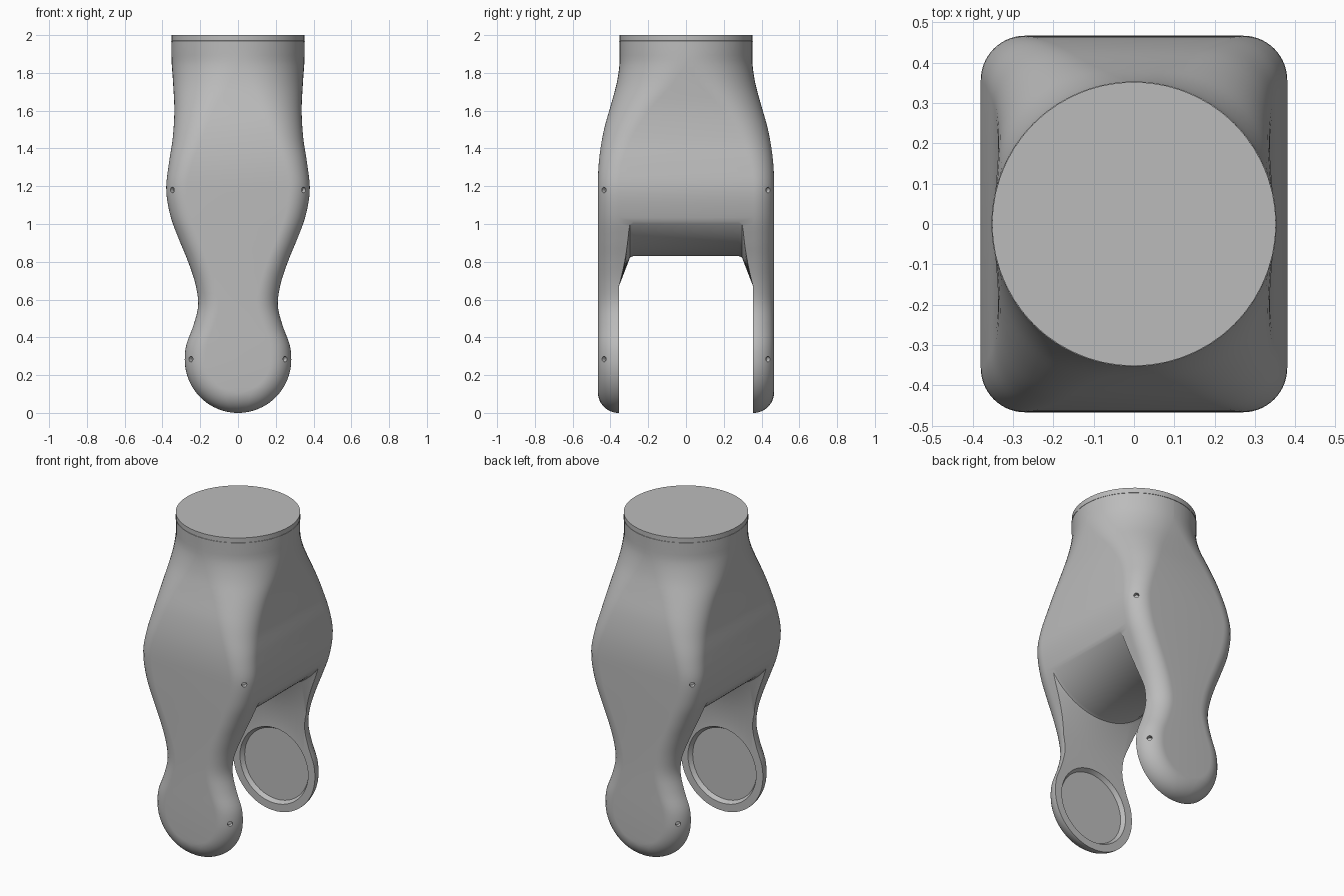
import bpy, bmesh
from math import sin, cos, pi, sqrt, acos
from mathutils import Vector, Matrix

cube = bpy.data.objects.get("Cube")
if cube:
    bpy.data.objects.remove(cube)

grey = bpy.data.materials.new("satin grey")
grey.use_nodes = True
grey.diffuse_color = (0.5, 0.5, 0.5, 1)
grey.node_tree.nodes["Principled BSDF"].inputs["Base Color"].default_value = (0.5, 0.5, 0.5, 1)

TIP = 0.282      # radius and height of the rounded fork tips
FILLET = 0.11    # rounding of the long edges
DEPTH = 0.467    # half depth of the fork
INNER = 0.355    # half gap between the arms

# (height, half width), (height, half depth), (height, corner radius)
WIDTH = [(0.282, 0.282), (0.36, 0.274), (0.46, 0.237), (0.57, 0.211), (0.68, 0.225),
         (0.8, 0.264), (0.92, 0.313), (1.04, 0.357), (1.18, 0.38), (1.32, 0.366),
         (1.45, 0.346), (1.6, 0.337), (1.75, 0.344), (1.87, 0.352), (2.0, 0.352)]
SIDE = [(0.282, DEPTH), (1.2, DEPTH), (1.35, 0.459), (1.5, 0.434), (1.65, 0.392),
        (1.75, 0.366), (1.85, 0.352), (2.0, 0.352)]
CORNER = [(0.282, FILLET), (1.2, FILLET), (1.4, 0.14), (1.6, 0.21), (1.75, 0.3),
          (1.87, 0.352), (2.0, 0.352)]


def smooth_at(table, z):
    """Hermite interpolation through a table."""
    n = len(table)
    i = max(k for k in range(n - 1) if table[k][0] <= z)

    def slope(k):
        a, b = table[max(k - 1, 0)], table[min(k + 1, n - 1)]
        return 0 if k in (0, n - 1) else (b[1] - a[1]) / (b[0] - a[0])
    (z0, v0), (z1, v1) = table[i], table[i + 1]
    h = z1 - z0
    t = (z - z0) / h
    return ((2*t**3 - 3*t**2 + 1) * v0 + (t**3 - 2*t**2 + t) * h * slope(i)
            + (3*t**2 - 2*t**3) * v1 + (t**3 - t**2) * h * slope(i + 1))


def section(z, steps=14):
    """Horizontal outline: rounded rectangle, or a slice through the rounded tip."""
    quarter = []
    if z < TIP:
        h, flat = TIP - z, TIP - FILLET
        end = pi / 2 if h <= flat else acos((h - flat) / FILLET)
        for k in range(steps + 1):
            a = end * k / steps
            rho = flat + FILLET * cos(a)
            quarter.append((sqrt(max(rho * rho - h * h, 0)), DEPTH - FILLET + FILLET * sin(a)))
    else:
        w, r = smooth_at(WIDTH, z), smooth_at(CORNER, z)
        d = DEPTH if z <= 1.2 else smooth_at(SIDE, z)
        r = FILLET if z <= 1.2 else min(r, w, d)
        for k in range(steps + 1):
            a = pi / 2 * k / steps
            quarter.append((w - r + r * cos(a), d - r + r * sin(a)))
    back = quarter + [(-x, y) for x, y in reversed(quarter)]
    return back + [(-x, -y) for x, y in back]


def loft(name, rings):
    bm = bmesh.new()
    loops = [[bm.verts.new(p) for p in ring] for ring in rings]
    n = len(loops[0])
    for a, b in zip(loops, loops[1:]):
        for k in range(n):
            bm.faces.new((a[k], a[(k + 1) % n], b[(k + 1) % n], b[k]))
    bm.faces.new(loops[0][::-1])
    bm.faces.new(loops[-1])
    bmesh.ops.remove_doubles(bm, verts=bm.verts, dist=1e-5)
    bmesh.ops.recalc_face_normals(bm, faces=bm.faces)
    return to_object(name, bm)


def to_object(name, bm):
    mesh = bpy.data.meshes.new(name)
    bm.to_mesh(mesh)
    bm.free()
    mesh.materials.append(grey)
    obj = bpy.data.objects.new(name, mesh)
    bpy.context.collection.objects.link(obj)
    return obj


def plug(bm, centre, axis, r1, r2, length):
    turn = Vector(axis).to_track_quat('Z', 'Y').to_matrix().to_4x4()
    bmesh.ops.create_cone(bm, cap_ends=True, segments=48 if r1 > 0.1 else 16, radius1=r1,
                          radius2=r2, depth=length, matrix=Matrix.Translation(centre) @ turn)


def cut(body, cutter):
    cutter.hide_render = True
    mod = body.modifiers.new("cut", 'BOOLEAN')
    mod.operation, mod.solver, mod.object = 'DIFFERENCE', 'EXACT', cutter
    bpy.ops.object.select_all(action='DESELECT')
    bpy.context.view_layer.objects.active = body
    body.select_set(True)
    bpy.ops.object.modifier_apply(modifier=mod.name)
    bpy.data.objects.remove(cutter)


# Forked body: round neck blending into a soft-edged block
heights = [max(0.0006, TIP * (1 - cos(pi / 2 * k / 20))) for k in range(20)] + [TIP]
heights += [TIP + (2.0 - TIP) * k / 64 for k in range(1, 65)]
body = loft("forked_limb", [[(x, y, z) for x, y in section(z)] for z in heights])

# Gap between the arms, under a bulging cylindrical floor
rings = []
for k in range(-24, 25):
    x = k / 24 * 0.39
    floor = 1.254 - sqrt(0.424 ** 2 - x * x)
    half = [(INNER, -0.1), (INNER, 0.67), (0.303, floor - 0.025),
            (0.297, floor - 0.007), (0.28, floor)]
    profile = half + [(-y, z) for y, z in reversed(half)]
    rings.append([(x, y, z) for y, z in profile])
rings.insert(0, [(x - 0.1, y, z) for x, y, z in rings[0]])
rings.append([(x + 0.1, y, z) for x, y, z in rings[-1]])
cut(body, loft("gap_cutter", rings))

# Round recesses inside the arms, and pin holes on the rounded edges
bm = bmesh.new()
for sy in (-1, 1):
    plug(bm, (0, sy * INNER, TIP), (0, sy, 0), 0.25, 0.22, 0.05)
    for sx in (-1, 1):
        for z, w in ((1.18, 0.38), (0.285, TIP)):
            inset = FILLET * (1 - sqrt(0.5))
            plug(bm, (sx * (w - inset), sy * (DEPTH - inset), z), (sx, sy, 0), 0.015, 0.015, 0.05)
cut(body, to_object("hole_cutter", bm))

# Fine seam around the neck
bm = bmesh.new()
rim = [bmesh.ops.create_circle(bm, segments=96, radius=r,
                               matrix=Matrix.Translation((0, 0, z)))["verts"]
       for r, z in ((0.351, 1.966), (0.3535, 1.967), (0.3535, 1.97), (0.351, 1.971))]
for a, b in zip(rim, rim[1:]):
    for k in range(96):
        bm.faces.new((a[k], a[(k + 1) % 96], b[(k + 1) % 96], b[k]))
bmesh.ops.recalc_face_normals(bm, faces=bm.faces)
seam = to_object("neck_seam", bm)

for obj in (body, seam):
    bpy.ops.object.select_all(action='DESELECT')
    obj.select_set(True)
    bpy.context.view_layer.objects.active = obj
    bpy.ops.object.shade_smooth_by_angle(angle=0.6)
